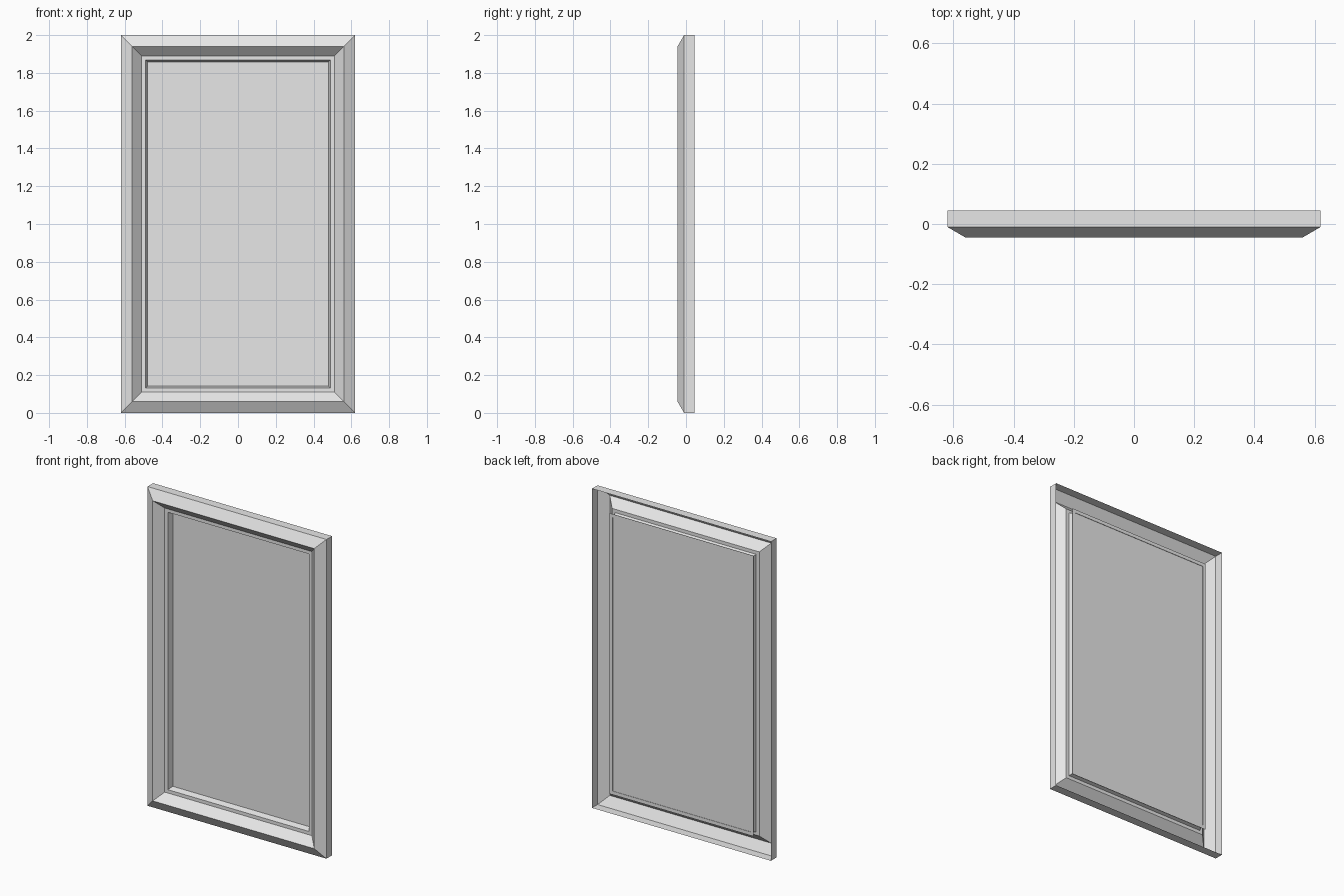
import bpy
import bmesh

cube = bpy.data.objects.get("Cube")
if cube:
    bpy.data.objects.remove(cube, do_unlink=True)

HALF_W, HEIGHT = 0.62, 2.0

grey = bpy.data.materials.new("light_grey")
grey.use_nodes = True
grey.diffuse_color = (0.8, 0.8, 0.8, 1)
grey.node_tree.nodes["Principled BSDF"].inputs["Base Color"].default_value = (0.8, 0.8, 0.8, 1)


def rectangle(bm, inset, y):
    """Rectangular loop of vertices set in from the outer edge."""
    w = HALF_W - inset
    corners = [(-w, inset), (w, inset), (w, HEIGHT - inset), (-w, HEIGHT - inset)]
    return [bm.verts.new((x, y, z)) for x, z in corners]


def swept_frame(name, profile, cap_ends=False):
    """Mitred sheet that follows an (inset, y) profile around the rectangle."""
    bm = bmesh.new()
    loops = [rectangle(bm, *point) for point in profile]
    for a, b in zip(loops, loops[1:]):
        for i in range(4):
            j = (i + 1) % 4
            bm.faces.new((a[i], a[j], b[j], b[i]))
    if cap_ends:
        bm.faces.new(loops[-1])
        bm.faces.new(reversed(loops[0]))
    mesh = bpy.data.meshes.new(name)
    bm.to_mesh(mesh)
    bm.free()
    mesh.materials.append(grey)
    obj = bpy.data.objects.new(name, mesh)
    bpy.context.collection.objects.link(obj)
    return obj


# Outer moulding, open at the back: side wall, chamfer, inward slope, lip
swept_frame("frame_moulding", [(0, 0.045), (0, -0.01), (0.06, -0.045), (0.11, 0.003), (0.131, 0.003)])

# Inner jamb with a flange turned outwards at the back
swept_frame("inner_jamb", [(0.131, 0.003), (0.143, 0.045), (0.121, 0.045)])

# Thin panel held just inside the jamb
swept_frame("panel", [(0.142, 0.041), (0.142, 0.037)], cap_ends=True)
